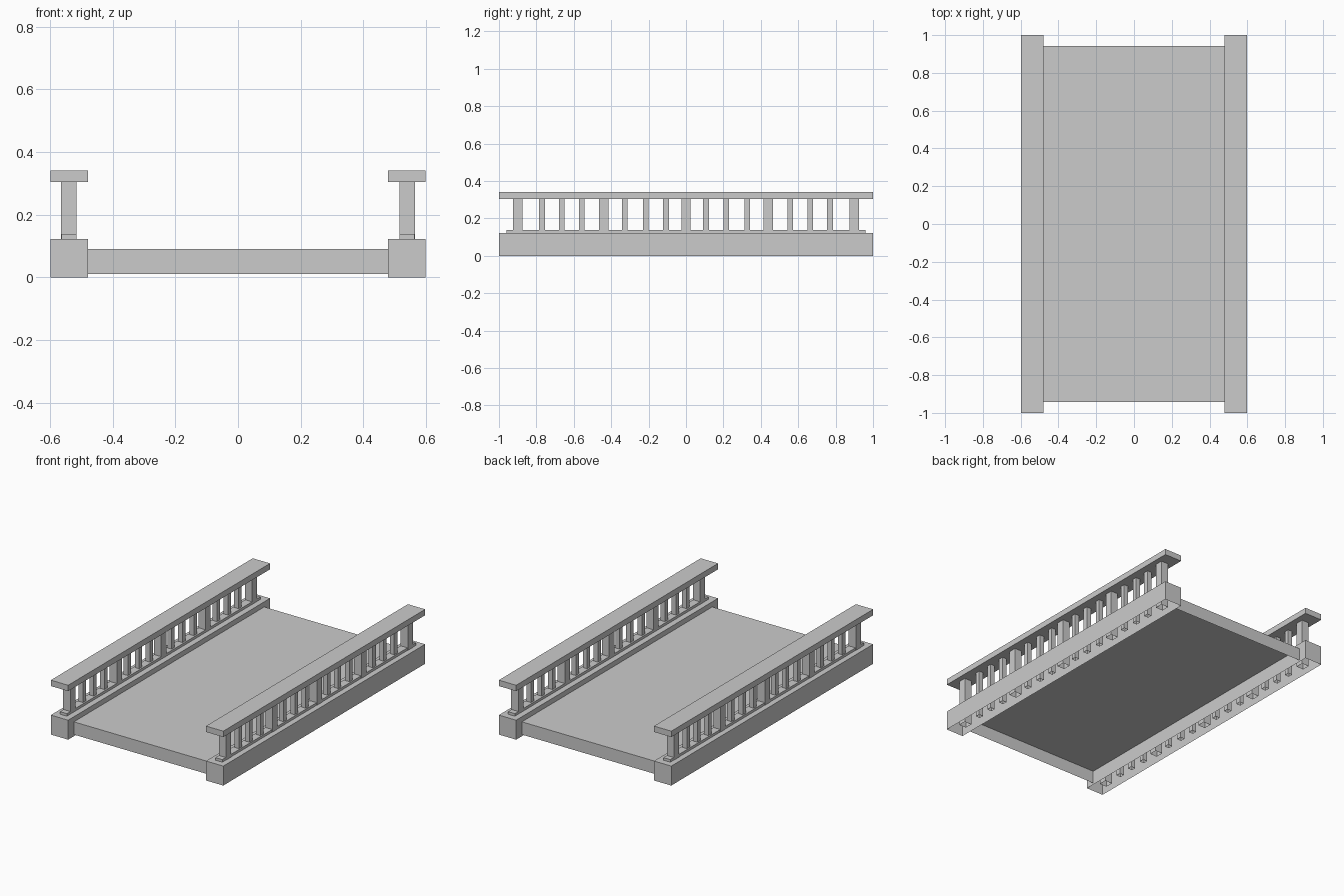
import bpy, bmesh

if "Cube" in bpy.data.objects:
    bpy.data.objects.remove(bpy.data.objects["Cube"])


def add_box(bm, x, y, z, open_bottom=False):
    """Add a box spanning the given (min, max) ranges."""
    made = bmesh.ops.create_cube(bm, size=1)
    verts = made["verts"]
    for v in verts:
        v.co.x = x[0] if v.co.x < 0 else x[1]
        v.co.y = y[0] if v.co.y < 0 else y[1]
        v.co.z = z[0] if v.co.z < 0 else z[1]
    if open_bottom:
        faces = {f for v in verts for f in v.link_faces}
        low = [f for f in faces if all(abs(v.co.z - z[0]) < 1e-5 for v in f.verts)]
        bmesh.ops.delete(bm, geom=low, context='FACES_ONLY')


def make_part(name, boxes, mirrored=True):
    bm = bmesh.new()
    for box in boxes:
        add_box(bm, *box)
    mesh = bpy.data.meshes.new(name)
    bm.to_mesh(mesh)
    bm.free()
    obj = bpy.data.objects.new(name, mesh)
    bpy.context.collection.objects.link(obj)
    if mirrored:
        mod = obj.modifiers.new("other_side", 'MIRROR')
        mod.use_mirror_merge = False
    return obj


def upright(y, half):
    return ((0.54 - half, 0.54 + half), (y - half, y + half), (0.01, 0.305), True)


# Deck slab, open underneath
make_part("deck", [((-0.478, 0.478), (-0.943, 0.943), (0.01, 0.09), True)], mirrored=False)

# Side beams, open underneath
make_part("side_beam", [((0.478, 0.598), (-1, 1), (0, 0.122), True)])

# Low sill under the balusters, and the handrail
make_part("sill", [((0.515, 0.563), (-0.96, 0.96), (0.12, 0.138))])
make_part("handrail", [((0.478, 0.598), (-1, 1), (0.304, 0.341))])

# Thick posts, with three thin balusters in each bay
posts = [-0.9, -0.44, 0, 0.44, 0.9]
make_part("posts", [upright(y, 0.025) for y in posts])
thin = [0.107, 0.215, 0.327, 0.557, 0.665, 0.77]
make_part("balusters", [upright(s * y, 0.015) for y in thin for s in (-1, 1)])
